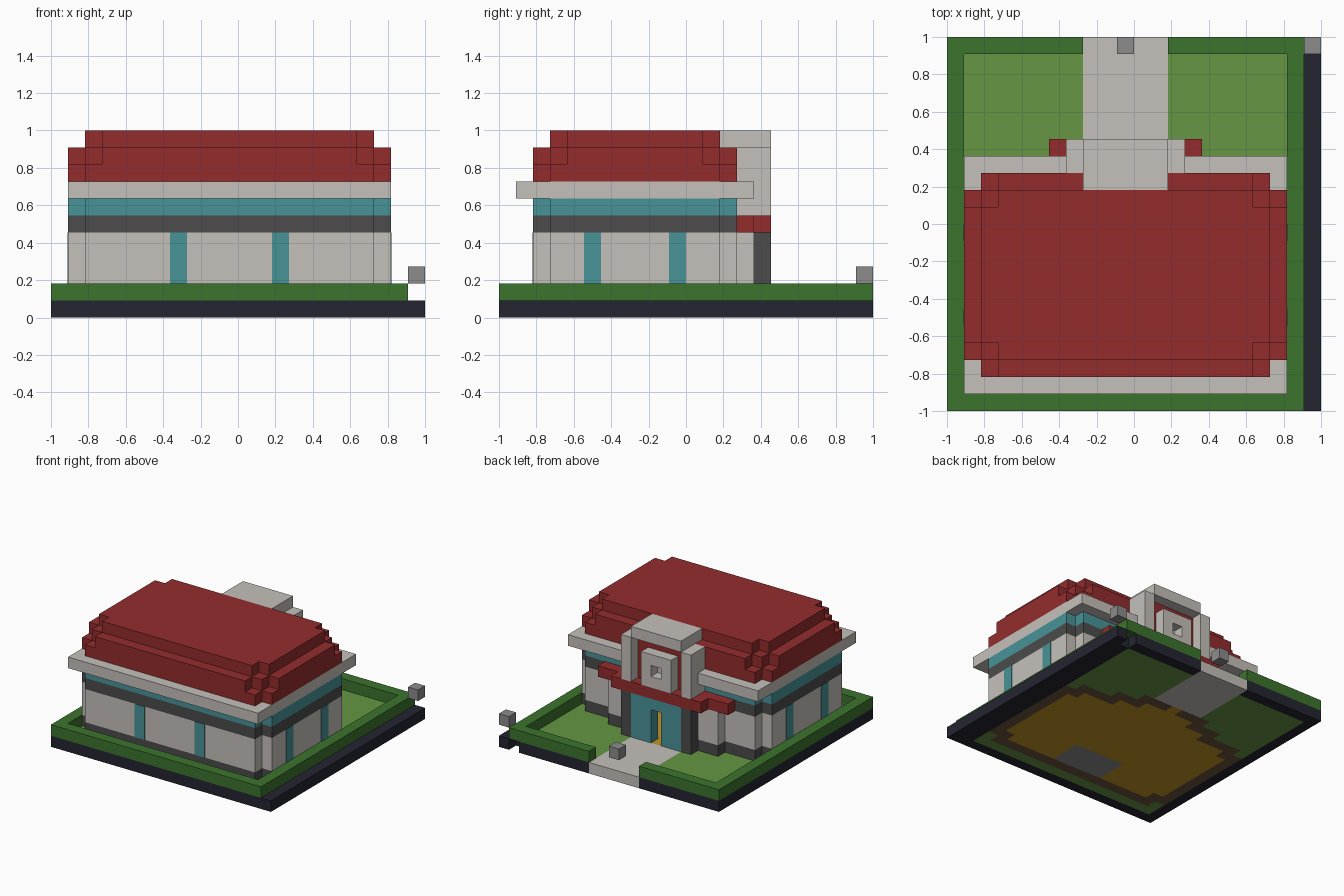
import bpy, bmesh
from mathutils import Vector

U = 1 / 11  # one block

cube = bpy.data.objects.get("Cube")
if cube:
    bpy.data.objects.remove(cube)


def material(name, r, g, b):
    def lin(c):
        c /= 255
        return c / 12.92 if c <= 0.04045 else ((c + 0.055) / 1.055) ** 2.4
    m = bpy.data.materials.new(name)
    m.use_nodes = True
    col = (lin(r), lin(g), lin(b), 1)
    m.diffuse_color = col
    bsdf = m.node_tree.nodes["Principled BSDF"]
    bsdf.inputs["Base Color"].default_value = col
    bsdf.inputs["Roughness"].default_value = 0.9
    return m


NAVY = material("navy", 36, 37, 48)
HEDGE = material("hedge green", 60, 116, 45)
LAWN = material("lawn green", 102, 150, 67)
STONE = material("pale stone", 197, 193, 187)
DARK = material("dark grey", 76, 76, 76)
GREY = material("mid grey", 140, 140, 140)
RED = material("roof red", 148, 44, 45)
TEAL = material("teal", 72, 148, 152)
GOLD = material("golden floor", 196, 148, 36)
BROWN = material("brown", 106, 82, 62)


def finish(name, bm, mat):
    bmesh.ops.remove_doubles(bm, verts=bm.verts, dist=1e-5)
    bmesh.ops.recalc_face_normals(bm, faces=bm.faces)
    mesh = bpy.data.meshes.new(name)
    bm.to_mesh(mesh)
    bm.free()
    mesh.materials.append(mat)
    ob = bpy.data.objects.new(name, mesh)
    bpy.context.collection.objects.link(ob)
    return ob


def cells(rects):
    return {(x, y) for x0, y0, x1, y1 in rects
            for x in range(x0, x1) for y in range(y0, y1)}


def layer(name, mat, z0, z1, rects, cut=()):
    """Raise the union of block rectangles, minus the cut ones, from z0 to z1."""
    plan = cells(rects) - cells(cut)
    bm = bmesh.new()

    def quad(pts):
        bm.faces.new([bm.verts.new(Vector(p) * U) for p in pts])

    for x, y in plan:
        ring = [(x, y), (x + 1, y), (x + 1, y + 1), (x, y + 1)]
        for z in (z0, z1):
            quad([(a, b, z) for a, b in ring])
        for i, (dx, dy) in enumerate([(0, -1), (1, 0), (0, 1), (-1, 0)]):
            if (x + dx, y + dy) not in plan:
                p, q = ring[i], ring[(i + 1) % 4]
                quad([(*p, z0), (*q, z0), (*q, z1), (*p, z1)])
    return finish(name, bm, mat)


def plate(name, mat, lo, hi):
    """Plain box between two corners given in blocks."""
    bm = bmesh.new()
    bmesh.ops.create_cube(bm, size=1)
    for v in bm.verts:
        v.co = Vector([(l + h) / 2 + c * (h - l) for l, h, c in zip(lo, hi, v.co)]) * U
    return finish(name, bm, mat)


# Plans shared by several parts
BODY = [(-10, -8, 9, 2), (-9, -9, 8, 3)]
PLAN = BODY + [(-6, 3, 5, 4), (-4, 4, 3, 5)]
ROOM = [(-9, -7, 8, 1), (-8, -8, 7, 2), (-5, 2, 4, 3), (-3, 3, 2, 4)]
DOOR = (-1, 4, 0, 5)
PORCH = (-4, 4, 3, 5)
YARD = (-10, -10, 9, 10)
PATH = (-3, 5, 2, 11)
RUG = (-3, -8, 2, -5)

# Ground
layer("base_frame", NAVY, 0, 1, [(-11, -11, 11, 11)], [YARD, PATH, (9, 10, 10, 11)])
layer("lawn", LAWN, 0, 1, [YARD], PLAN + [PATH])
layer("path", STONE, 0, 1, [PATH])
layer("hedge", HEDGE, 1, 2, [(-11, -11, 10, 11)], [YARD, PATH])
for name, x in (("corner_lamp", 10), ("path_lamp", -1)):
    layer(name, GREY, 2, 3, [(x, 10, x + 1, 11)])

# Floor and foundation
layer("foundation", BROWN, 0, 1, PLAN, ROOM + [DOOR])
layer("floor", GOLD, 0, 1, ROOM + [DOOR], [RUG])
layer("floor_rug", GREY, 0, 1, [RUG])

# Walls and bands
layer("plinth", DARK, 1, 2, PLAN, ROOM + [PORCH])
layer("walls", STONE, 2, 5, PLAN, ROOM + [PORCH])
layer("dark_band", DARK, 5, 6, BODY)
layer("window_band", TEAL, 6, 7, BODY)

# Tall windows
T = 0.04
for x in (-4, 2):
    plate("front_window", TEAL, (x, -9 - T, 2), (x + 1, -9 + T, 5))
for x in (-10, 9):
    for y in (-6, -1):
        plate("side_window", TEAL, (x - T, y, 2), (x + T, y + 1, 5))

# Eaves and stepped roof
layer("eaves", STONE, 7, 8, [(-10, -10, 9, 4)], [(-4, 3, 3, 4)])
layer("roof_lower", RED, 8, 9, BODY)
layer("roof_middle", RED, 9, 10, [(-10, -7, 9, 1), (-9, -8, 8, 2), (-8, -9, 7, 3)])
layer("roof_upper", RED, 10, 11, [(-9, -7, 8, 1), (-8, -8, 7, 2)])

# Entrance
for x in (-4, 2):
    layer("porch_pillar", DARK, 1, 5, [(x, 4, x + 1, 5)])
    layer("arch_leg", STONE, 6, 10, [(x, 3, x + 1, 5)])
layer("door_panels", TEAL, 1, 4, [(-3, 4, 2, 5)], [DOOR])
layer("door_lintel", TEAL, 4, 5, [(-3, 4, 2, 5)])
layer("awning", RED, 5, 6, [(-7, 3, 6, 4), (-5, 4, 4, 5)])
layer("arch_top", STONE, 10, 11, [(-3, 2, 2, 5)])
layer("arch_back", RED, 6, 10, [(-3, 3, 2, 4)])

# Square frame inside the arch
for z in (6, 8):
    layer("frame_rail", STONE, z, z + 1, [(-2, 4, 1, 5)])
for x in (-2, 0):
    layer("frame_post", STONE, 7, 8, [(x, 4, x + 1, 5)])
plate("frame_core", STONE, (-1, 4 - T, 7), (0, 4 + T, 8))
